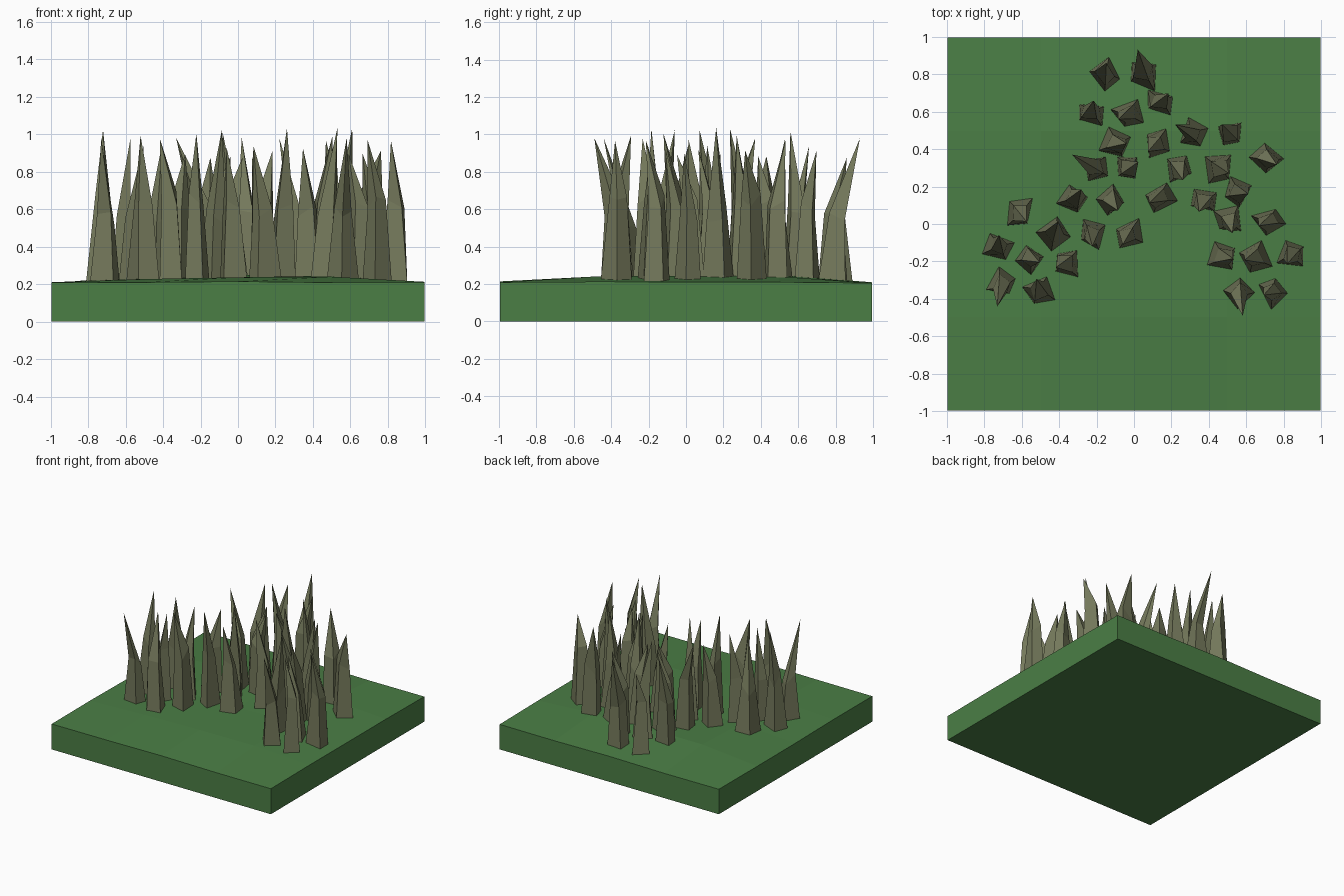
import bpy, bmesh, math, random
from mathutils import Vector

if "Cube" in bpy.data.objects:
    bpy.data.objects.remove(bpy.data.objects["Cube"])

random.seed(11)


def material(name, rgb):
    m = bpy.data.materials.new(name)
    m.diffuse_color = (*rgb, 1)
    m.use_nodes = True
    m.node_tree.nodes["Principled BSDF"].inputs["Base Color"].default_value = m.diffuse_color
    return m


def finish(bm, name, mat):
    bmesh.ops.recalc_face_normals(bm, faces=bm.faces)
    me = bpy.data.meshes.new(name)
    bm.to_mesh(me)
    bm.free()
    me.materials.append(mat)
    ob = bpy.data.objects.new(name, me)
    bpy.context.collection.objects.link(ob)
    return ob


green = material("grass_green", (0.07, 0.21, 0.06))
stone = material("spike_olive", (0.175, 0.19, 0.105))

# Ground tile: a slab whose top is a coarse, gently uneven grid
bm = bmesh.new()
bmesh.ops.create_grid(bm, x_segments=4, y_segments=4, size=0.995)
for v in bm.verts:
    edge = max(abs(v.co.x), abs(v.co.y)) > 0.9
    v.co.z = random.uniform(0.203, 0.215) if edge else random.uniform(0.222, 0.25)
rim = [e for e in bm.edges if e.is_boundary]
ext = bmesh.ops.extrude_edge_only(bm, edges=rim)["geom"]
for v in (g for g in ext if isinstance(g, bmesh.types.BMVert)):
    v.co.z = 0
bmesh.ops.holes_fill(bm, edges=[e for e in bm.edges if e.is_boundary], sides=0)
finish(bm, "ground_tile", green)


def add_spike(bm, x, y, lean, height, sides):
    """Irregular tapering shaft that bends into a leaning point."""
    turn = random.uniform(0, math.tau)
    angles = [turn + math.tau * (i + random.uniform(-.15, .15)) / sides for i in range(sides)]
    rings = []
    for z, r, shift in ((0.2, 0.086, 0), (random.uniform(0.54, 0.66), 0.054, 0.1)):
        ring = []
        for a in angles:
            rad = r * random.uniform(0.8, 1.2)
            dz = random.uniform(-.06, .06) if shift else 0
            p = Vector((x + rad * math.cos(a), y + rad * math.sin(a), z + dz))
            ring.append(bm.verts.new(p + lean * shift))
        rings.append(ring)
    tip = bm.verts.new(Vector((x, y, height)) + lean)
    low, mid = rings
    bm.faces.new(low)
    for i in range(sides):
        j = (i + 1) % sides
        bm.faces.new((low[i], low[j], mid[j], mid[i]))
        bm.faces.new((mid[i], mid[j], tip))


# Spikes stand in loose rows: y of the row, then x of each spike
rows = {
    .79: (-.15, .06), .65: (.14,), .59: (-.23, -.03), .48: (.32, .51),
    .43: (-.10, .12), .35: (.71,), .30: (-.20, -.03, .24, .45),
    .17: (.55,), .13: (-.32, -.12, .14, .37), .07: (-.61,), .02: (.51, .72),
    -.05: (-.43, -.22, -.03), -.13: (-.72,), -.18: (-.56, .47, .65), -.15: (.84,),
    -.21: (-.36,), -.31: (-.70,), -.36: (-.50, .56, .75),
}
# The few that lean strongly, by (x, y)
strong = {(.06, .79): (-.04, .14), (.56, -.36): (.02, -.13), (-.70, -.31): (-.03, -.13),
          (.32, .48): (-.10, .05), (-.20, .30): (-.13, .07)}

bm = bmesh.new()
for y, xs in rows.items():
    for n, x in enumerate(xs):
        a = random.uniform(0, math.tau)
        dx, dy = strong.get((x, y), (.06 * math.cos(a), .07 * math.sin(a)))
        height = 0.98 if (x, y) in strong else random.uniform(0.87, 1.04)
        add_spike(bm, x, y, Vector((dx, dy, 0)), height, 4)
finish(bm, "stone_spikes", stone)
